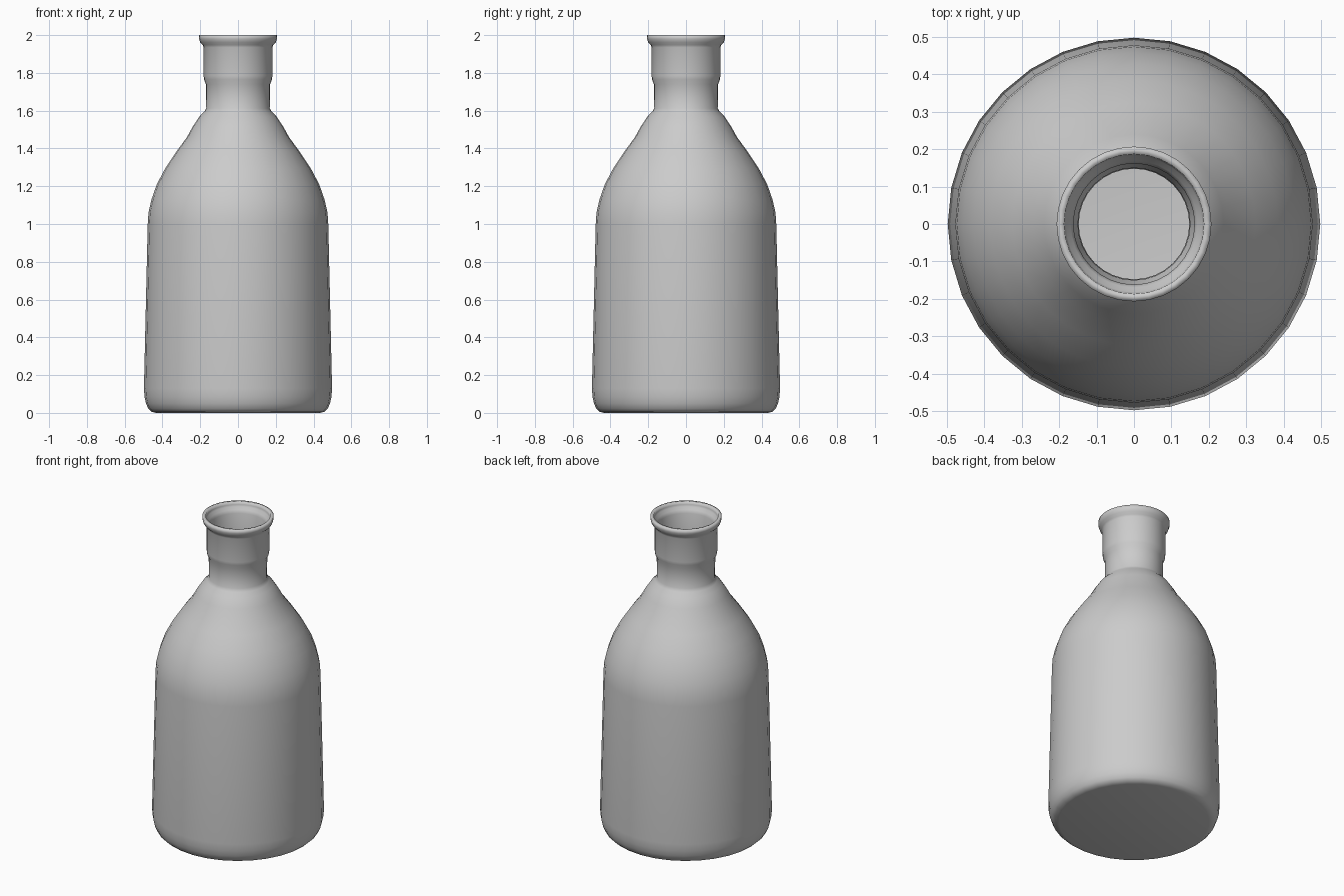
import bpy, bmesh
from math import sin, cos, tau, radians

if "Cube" in bpy.data.objects:
    bpy.data.objects.remove(bpy.data.objects["Cube"])

SEGMENTS = 32
WALL = 0.02

# Outer silhouette (radius, height), base to lip
PROFILE = [
    (0.435, 0.0), (0.458, 0.006), (0.475, 0.022), (0.487, 0.05), (0.495, 0.085), (0.498, 0.13),
    (0.478, 1.0), (0.474, 1.06), (0.458, 1.13), (0.430, 1.21), (0.385, 1.295),
    (0.325, 1.385), (0.270, 1.46), (0.240, 1.515), (0.205, 1.568), (0.180, 1.593),
    (0.168, 1.612), (0.170, 1.74), (0.180, 1.765), (0.182, 1.785),
    (0.182, 1.935), (0.187, 1.948), (0.200, 1.962), (0.206, 1.980), (0.207, 2.0),
]


def lathe(name, profile, segments):
    bm = bmesh.new()
    rings = [[bm.verts.new((r * cos(tau * i / segments), r * sin(tau * i / segments), z))
              for i in range(segments)] for r, z in profile]
    for low, high in zip(rings, rings[1:]):
        for i in range(segments):
            j = (i + 1) % segments
            bm.faces.new((low[i], low[j], high[j], high[i]))
    bm.faces.new(rings[0][::-1])
    mesh = bpy.data.meshes.new(name)
    bm.to_mesh(mesh)
    bm.free()
    obj = bpy.data.objects.new(name, mesh)
    bpy.context.collection.objects.link(obj)
    return obj


# Hollow bottle: turned shell given an inward wall thickness
bottle = lathe("bottle", PROFILE, SEGMENTS)
bpy.context.view_layer.objects.active = bottle
bottle.select_set(True)
bpy.ops.object.shade_smooth_by_angle(angle=radians(50))
shell = bottle.modifiers.new("wall", 'SOLIDIFY')
shell.thickness = WALL
shell.offset = -1
shell.use_even_offset = True
